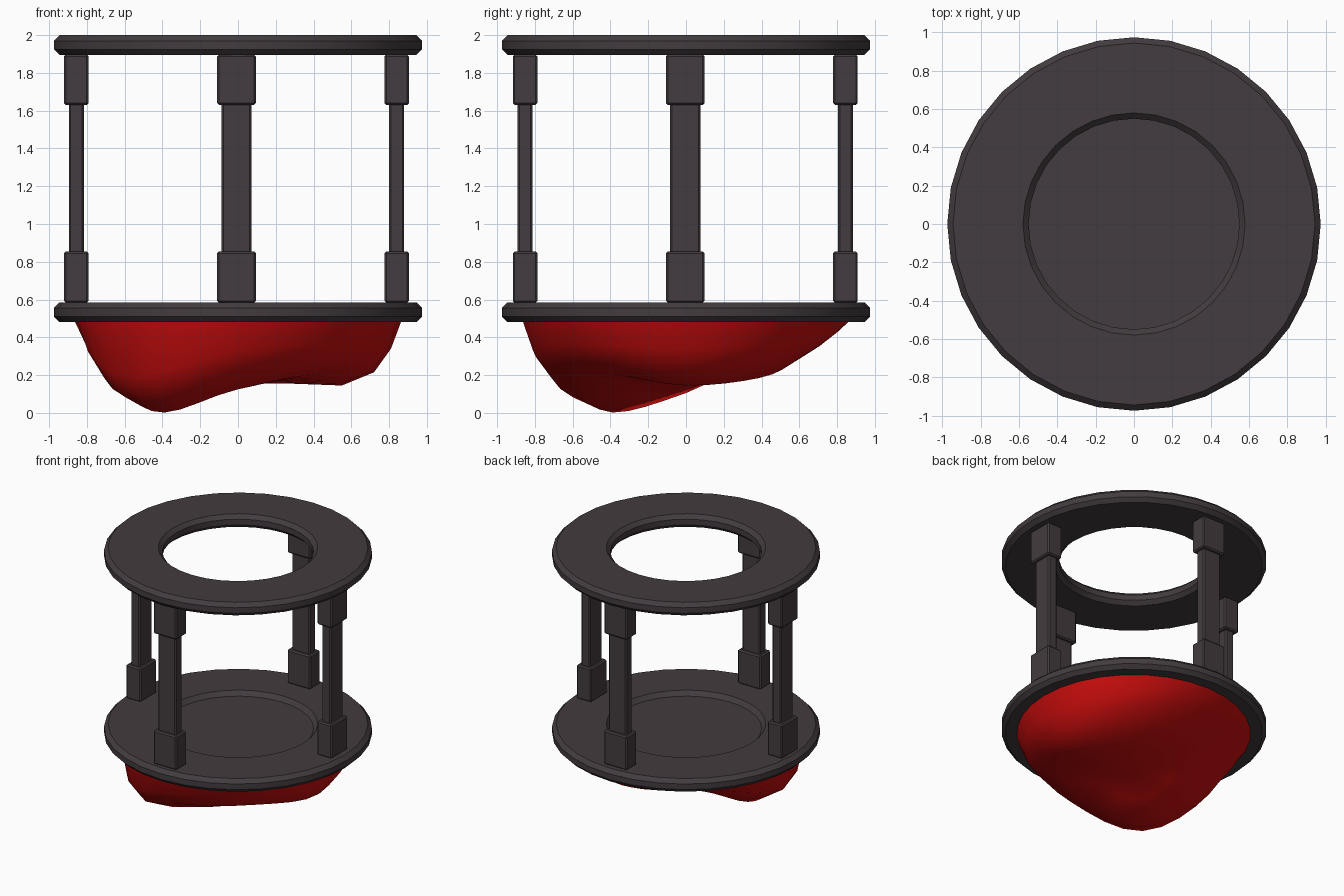
import bpy, bmesh, math

if "Cube" in bpy.data.objects:
    bpy.data.objects.remove(bpy.data.objects["Cube"])


def material(name, rgb):
    m = bpy.data.materials.new(name)
    m.diffuse_color = (*rgb, 1)
    m.use_nodes = True
    m.node_tree.nodes["Principled BSDF"].inputs["Base Color"].default_value = m.diffuse_color
    return m


DARK = material("dark_stone", (0.056, 0.044, 0.050))
RED = material("deep_red", (0.60, 0.004, 0.004))


def finish(bm, name, mat, angle=None):
    bmesh.ops.recalc_face_normals(bm, faces=bm.faces)
    me = bpy.data.meshes.new(name)
    bm.to_mesh(me)
    bm.free()
    ob = bpy.data.objects.new(name, me)
    bpy.context.collection.objects.link(ob)
    me.materials.append(mat)
    if angle:
        bpy.ops.object.select_all(action='DESELECT')
        ob.select_set(True)
        bpy.context.view_layer.objects.active = ob
        bpy.ops.object.shade_smooth_by_angle(angle=math.radians(angle))
    return ob


def lathe(name, profile, closed, n=32):
    """Revolve (r, z) points; an open profile is capped at both ends."""
    bm = bmesh.new()
    rings = [[bm.verts.new((r * math.cos(2 * math.pi * i / n),
                            r * math.sin(2 * math.pi * i / n), z))
              for i in range(n)] for r, z in profile]
    pairs = list(zip(rings, rings[1:]))
    if closed:
        pairs.append((rings[-1], rings[0]))
    for a, b in pairs:
        for i in range(n):
            j = (i + 1) % n
            bm.faces.new((a[i], a[j], b[j], b[i]))
    if not closed:
        bm.faces.new(rings[0])
        bm.faces.new(rings[-1])
    return finish(bm, name, DARK, 30)


# Open top ring, chamfered inside and out
lathe("top_ring", [(0.58, 2.0), (0.945, 2.0), (0.975, 1.97), (0.975, 1.925),
                   (0.945, 1.895), (0.58, 1.895), (0.55, 1.925), (0.55, 1.97)], True)

# Base plate with a shallow recessed floor
lathe("base_plate", [(0.55, 0.55), (0.58, 0.585), (0.945, 0.585), (0.975, 0.555),
                     (0.975, 0.51), (0.945, 0.48)], False)


# Four pillars: slim shaft with a block at each end
def pillar(name, angle):
    bm = bmesh.new()
    for rad, tan, z0, z1 in ((0.08, 0.16, 0.60, 1.88),
                             (0.13, 0.205, 0.583, 0.855),
                             (0.13, 0.205, 1.63, 1.897)):
        part = bmesh.ops.create_cube(bm, size=1)["verts"]
        for v in part:
            v.co = (v.co.x * rad, v.co.y * tan, (z0 + z1) / 2 + v.co.z * (z1 - z0))
    bmesh.ops.bevel(bm, geom=bm.edges[:], offset=0.01, segments=1, affect='EDGES')
    c, s = math.cos(angle), math.sin(angle)
    for v in bm.verts:
        x, y = v.co.x + 0.848, v.co.y
        v.co.x, v.co.y = c * x - s * y - 0.008, s * x + c * y - 0.004
    finish(bm, name, DARK)


for k, side in enumerate(("right", "back", "left", "front")):
    pillar(side + "_pillar", k * math.pi / 2)

# Lumpy red underside: heights at rising radii for eight directions
RADII = (0.28, 0.55, 0.72, 0.81)
HEIGHTS = (
    (0.155, 0.145, 0.215, 0.34),
    (0.165, 0.185, 0.285, 0.37),
    (0.190, 0.270, 0.370, 0.435),
    (0.190, 0.300, 0.390, 0.44),
    (0.125, 0.105, 0.230, 0.37),
    (0.080, 0.002, 0.065, 0.19),
    (0.125, 0.125, 0.215, 0.33),
    (0.165, 0.200, 0.265, 0.36),
)


def height(k, t):
    """Smooth periodic blend of the eight directions."""
    i, f = int(t) % 8, t % 1
    a, b, c, d = (HEIGHTS[(i + o) % 8][k] for o in (-1, 0, 1, 2))
    return b + 0.5 * f * (c - a + f * (2*a - 5*b + 4*c - d + f * (3*(b - c) + d - a)))


def red_underside(n=32):
    bm = bmesh.new()
    rings = []
    for k in range(len(RADII) + 1):
        ring = []
        for i in range(n):
            a = 2 * math.pi * i / n
            if k < len(RADII):
                r, z = RADII[k], height(k, 8 * i / n)
            else:
                r, z = 0.865, 0.487
            ring.append(bm.verts.new((r * math.cos(a), r * math.sin(a), z)))
        rings.append(ring)
    centre = bm.verts.new((0, 0, 0.155))
    for i in range(n):
        j = (i + 1) % n
        bm.faces.new((centre, rings[0][j], rings[0][i]))
        for a, b in zip(rings, rings[1:]):
            bm.faces.new((a[i], a[j], b[j], b[i]))
    bm.faces.new(rings[-1])
    finish(bm, "red_underside", RED, 50)


red_underside()
